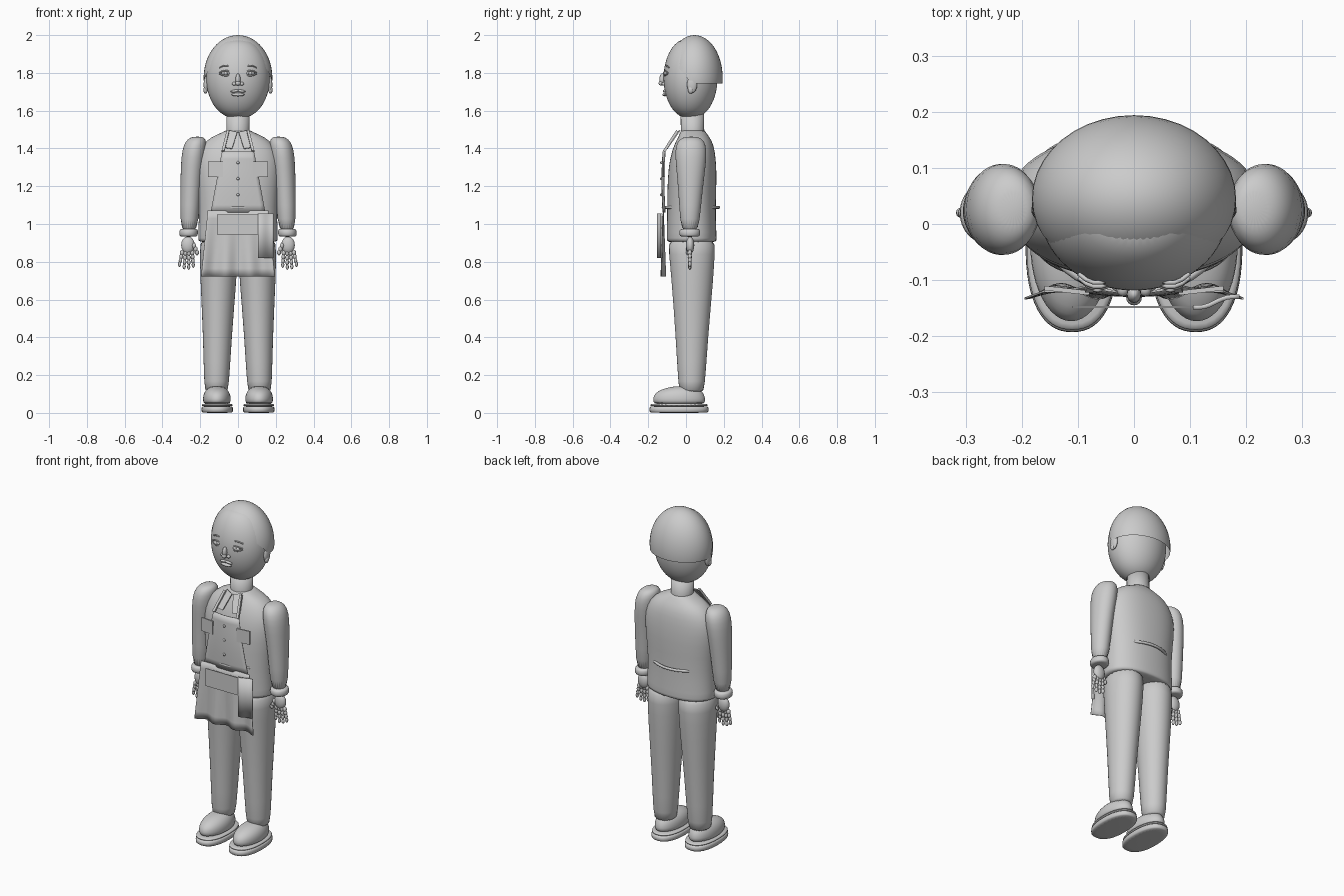
import bpy, bmesh, math
from mathutils import Vector, Matrix

grey = bpy.data.materials.new("plain grey")
grey.diffuse_color = (0.6, 0.6, 0.6, 1)


def finish(name, bm, smooth=True, thick=0, subsurf=0):
    """Turn a bmesh into a named object."""
    bmesh.ops.recalc_face_normals(bm, faces=bm.faces)
    me = bpy.data.meshes.new(name)
    bm.to_mesh(me)
    bm.free()
    me.materials.append(grey)
    for p in me.polygons:
        p.use_smooth = smooth
    ob = bpy.data.objects.new(name, me)
    bpy.context.collection.objects.link(ob)
    if thick:
        ob.modifiers.new("thickness", 'SOLIDIFY').thickness = thick
    if subsurf:
        ob.modifiers.new("rounding", 'SUBSURF').levels = subsurf
        ob.modifiers["rounding"].render_levels = subsurf
    return ob


def loft(name, rings, sides=24, power=1.0, subsurf=1):
    """Stack of oval rings: z, centre x, centre y, radius x, radius y."""
    bm = bmesh.new()
    rows = []
    for z, cx, cy, rx, ry in rings:
        row = []
        for i in range(sides):
            a = math.tau * i / sides
            c, s = math.cos(a), math.sin(a)
            row.append(bm.verts.new((cx + rx * math.copysign(abs(c) ** power, c),
                                     cy + ry * math.copysign(abs(s) ** power, s), z)))
        rows.append(row)
    for a, b in zip(rows, rows[1:]):
        for i in range(sides):
            j = (i + 1) % sides
            bm.faces.new((a[i], a[j], b[j], b[i]))
    bm.faces.new(rows[0][::-1])
    bm.faces.new(rows[-1])
    return finish(name, bm, subsurf=subsurf)


def add_ball(bm, pos, size, tilt=0, seg=16):
    m = Matrix.Translation(pos) @ Matrix.Rotation(tilt, 4, 'Y') @ Matrix.Diagonal((*size, 1))
    bmesh.ops.create_uvsphere(bm, u_segments=seg, v_segments=max(6, seg // 2), radius=1, matrix=m)


def balls(name, items, seg=16):
    bm = bmesh.new()
    for it in items:
        add_ball(bm, *it, seg=seg)
    return finish(name, bm)


def sheet(name, func, nu=1, nv=1, thick=0.004, smooth=True):
    """Cloth panel from a function of u and v."""
    bm = bmesh.new()
    g = [[bm.verts.new(func(i / nu, j / nv)) for i in range(nu + 1)] for j in range(nv + 1)]
    for j in range(nv):
        for i in range(nu):
            bm.faces.new((g[j][i], g[j][i + 1], g[j + 1][i + 1], g[j + 1][i]))
    return finish(name, bm, smooth, thick)


def quad(name, a, b, c, d, thick=0.005):
    a, b, c, d = map(Vector, (a, b, c, d))
    return sheet(name, lambda u, v: a.lerp(b, u).lerp(d.lerp(c, u), v), thick=thick, smooth=False)


def tube(name, pts, radius, closed=False):
    cu = bpy.data.curves.new(name, 'CURVE')
    cu.dimensions = '3D'
    cu.bevel_depth = radius
    cu.bevel_resolution = 2
    cu.use_fill_caps = True
    sp = cu.splines.new('POLY')
    sp.points.add(len(pts) - 1)
    for p, q in zip(sp.points, pts):
        p.co = (*q, 1)
    sp.use_cyclic_u = closed
    sp.use_smooth = True
    cu.materials.append(grey)
    ob = bpy.data.objects.new(name, cu)
    bpy.context.collection.objects.link(ob)


# Head and neck
head = []
for k in range(15):
    z = 1.557 + (1.98 - 1.557) * k / 14
    f = math.sqrt(max(0, 1 - ((z - 1.772) / 0.222) ** 2))
    head.append((z, 0, 0.024, 0.17 * f, 0.144 * f))
loft("head", head, 32)
loft("neck", [(1.46, 0, 0.035, 0.062, 0.062), (1.48, 0, 0.035, 0.062, 0.062),
              (1.59, 0, 0.033, 0.062, 0.062)], subsurf=0)

# Cap trimmed by a level plane at the back and a rising plane at the front
bm = bmesh.new()
bmesh.ops.create_uvsphere(bm, u_segments=40, v_segments=28, radius=1,
                          matrix=Matrix.Translation((0, 0.045, 1.775)) @ Matrix.Diagonal((0.182, 0.149, 0.225, 1)))
for co, no in (((0, 0, 1.745), (0, 0, 1)), ((0, 0.025, 1.75), (0, 0.15, 0.125))):
    bmesh.ops.bisect_plane(bm, geom=bm.verts[:] + bm.edges[:] + bm.faces[:],
                           plane_co=co, plane_no=no, clear_inner=True)
finish("cap", bm)

# Face
nose = [((0, -0.125, 1.765), (0.013, 0.016, 0.032)), ((0, -0.131, 1.745), (0.014, 0.014, 0.013))]
for s in (-1, 1):
    nose.append(((s * 0.02, -0.117, 1.742), (0.011, 0.012, 0.01)))
    balls("eye", [((s * 0.065, -0.107, 1.798), (0.024, 0.012, 0.010))])
    balls("pupil", [((s * 0.065, -0.118, 1.798), (0.009, 0.004, 0.009))], 12)
    for nm, z0, h in (("upper_eyelid", 1.80, 0.012), ("lower_eyelid", 1.796, -0.011), ("eyebrow", 1.828, 0.011)):
        r = 0.033
        tube(nm, [(s * 0.065 + r * t, -0.112 + 0.016 * t * t - (z0 - 1.80) * -0.25, z0 + h * (1 - t * t))
                  for t in (-1, -0.6, -0.2, 0.2, 0.6, 1)], 0.004)
    # Ears
    balls("ear", [((s * 0.169, 0.032, 1.738), (0.013, 0.027, 0.045)),
                  ((s * 0.172, 0.025, 1.71), (0.011, 0.015, 0.02))])
balls("nose", nose)
balls("lips", [((0.016, -0.112, 1.704), (0.024, 0.011, 0.007), 0.15),
               ((-0.016, -0.112, 1.704), (0.024, 0.011, 0.007), -0.15),
               ((0, -0.112, 1.685), (0.035, 0.012, 0.009))])

# Jacket body with a rounded hem
loft("jacket", [(0.902, 0, 0.03, 0.195, 0.122), (0.91, 0, 0.03, 0.212, 0.133), (0.935, 0, 0.03, 0.212, 0.132),
                (1.09, 0, 0.028, 0.205, 0.128), (1.25, 0, 0.033, 0.224, 0.131), (1.35, 0, 0.036, 0.225, 0.122),
                (1.42, 0, 0.042, 0.19, 0.105), (1.46, 0, 0.042, 0.145, 0.083),
                (1.485, 0, 0.037, 0.08, 0.068), (1.50, 0, 0.035, 0.064, 0.062)], 32, 0.88)

for s in (-1, 1):
    # Sleeve and cuff
    loft("sleeve", [(0.945, s * 0.26, 0.02, 0.044, 0.047), (1.1, s * 0.254, 0.022, 0.052, 0.058),
                    (1.25, s * 0.247, 0.025, 0.058, 0.072), (1.36, s * 0.236, 0.026, 0.065, 0.085),
                    (1.42, s * 0.227, 0.026, 0.061, 0.08), (1.45, s * 0.219, 0.027, 0.048, 0.06),
                    (1.463, s * 0.214, 0.027, 0.025, 0.03)])
    loft("cuff", [(0.932, s * 0.262, 0.02, 0.042, 0.046), (0.938, s * 0.262, 0.02, 0.05, 0.056),
                  (0.968, s * 0.261, 0.02, 0.05, 0.056), (0.976, s * 0.26, 0.02, 0.042, 0.046)])
    # Hand with beaded fingers and thumb
    balls("palm", [((s * 0.265, 0.022, 0.888), (0.036, 0.022, 0.046))])
    beads = []
    for i in range(4):
        x0, x1 = 0.243 + 0.017 * i, 0.236 + 0.025 * i
        length = (0.085, 0.098, 0.095, 0.08)[i]
        for k in range(4):
            t = (k + 0.5) / 4
            r = 0.0112 - 0.0009 * k
            beads.append(((s * (x0 + (x1 - x0) * t), 0.02, 0.858 - length * t), (r, r * 1.05, 0.0155)))
    for k in range(3):
        beads.append(((s * (0.233 - 0.008 * k), 0.012, 0.885 - 0.018 * k), (0.011, 0.012, 0.015)))
    balls("fingers", beads, 12)

    # Trouser leg
    loft("trouser_leg", [(0.108, s * 0.114, 0.028, 0.055, 0.06), (0.125, s * 0.114, 0.03, 0.066, 0.07),
                         (0.4, s * 0.109, 0.031, 0.076, 0.086), (0.7, s * 0.104, 0.034, 0.096, 0.111),
                         (0.85, s * 0.101, 0.031, 0.102, 0.123), (0.94, s * 0.1, 0.03, 0.102, 0.126)])
    # Shoe: domed upper over a two layer sole
    loft("shoe_upper", [(0.045, s * 0.112, -0.036, 0.068, 0.133), (0.06, s * 0.112, -0.036, 0.074, 0.14),
                        (0.09, s * 0.112, -0.037, 0.074, 0.138), (0.115, s * 0.112, -0.033, 0.064, 0.118),
                        (0.133, s * 0.112, -0.02, 0.046, 0.085), (0.142, s * 0.112, -0.012, 0.02, 0.04)])
    loft("sole", [(0, s * 0.11, -0.037, 0.078, 0.15), (0.004, s * 0.11, -0.037, 0.084, 0.157),
                  (0.032, s * 0.11, -0.037, 0.084, 0.157), (0.036, s * 0.11, -0.037, 0.078, 0.15)], 32, 0.85)
    loft("welt", [(0.034, s * 0.11, -0.037, 0.074, 0.145), (0.037, s * 0.11, -0.037, 0.083, 0.154),
                  (0.046, s * 0.11, -0.037, 0.081, 0.152), (0.05, s * 0.11, -0.037, 0.072, 0.14)], 32, 0.85)

    # Apron strap, collar flap and chest patch
    quad("apron_strap", (s * 0.087, -0.122, 1.388), (s * 0.072, -0.122, 1.388),
         (s * 0.046, -0.052, 1.497), (s * 0.060, -0.052, 1.497), 0.014)
    quad("collar_flap", (s * 0.004, -0.052, 1.487), (s * 0.05, -0.035, 1.497),
         (s * 0.066, -0.10, 1.405), (s * 0.032, -0.102, 1.40), 0.006)
    quad("chest_patch", (s * 0.08, -0.127, 1.25), (s * 0.16, -0.118, 1.25),
         (s * 0.16, -0.118, 1.33), (s * 0.08, -0.127, 1.33), 0.008)

# Apron bib, tapering upward
sheet("apron_bib", lambda u, v: ((2 * u - 1) * (0.145 - 0.06 * v), -0.124 + 0.012 * (2 * u - 1) ** 2
                                 - 0.006 * math.sin(math.pi * v), 1.06 + 0.325 * v), 12, 8)
# Apron skirt with folds deepening toward the hem
sheet("apron_skirt", lambda u, v: ((2 * u - 1) * (0.195 - 0.035 * v),
                                   -0.122 - 0.013 * (1 - v) * math.cos(u * math.tau * 3), 0.722 + 0.35 * v), 36, 8)
# Front pocket with divider, and a hanging towel
quad("front_pocket", (-0.11, -0.15, 0.945), (0.11, -0.15, 0.945), (0.11, -0.15, 1.05), (-0.11, -0.15, 1.05), 0.004)
sheet("towel", lambda u, v: (0.105 + 0.083 * u, -0.152 + 0.018 * u - 0.004 * math.sin(u * math.tau),
                             0.82 + 0.235 * v), 8, 2, 0.008)
# Waist tie
tube("waist_tie", [(0.172 * math.cos(a), 0.026 + 0.147 * math.sin(a), 1.088)
                   for a in (math.tau * i / 40 for i in range(40))], 0.008, True)
# Buttons
balls("buttons", [((0, -0.131, z), (0.008, 0.006, 0.008)) for z in (1.155, 1.24, 1.325)], 12)
